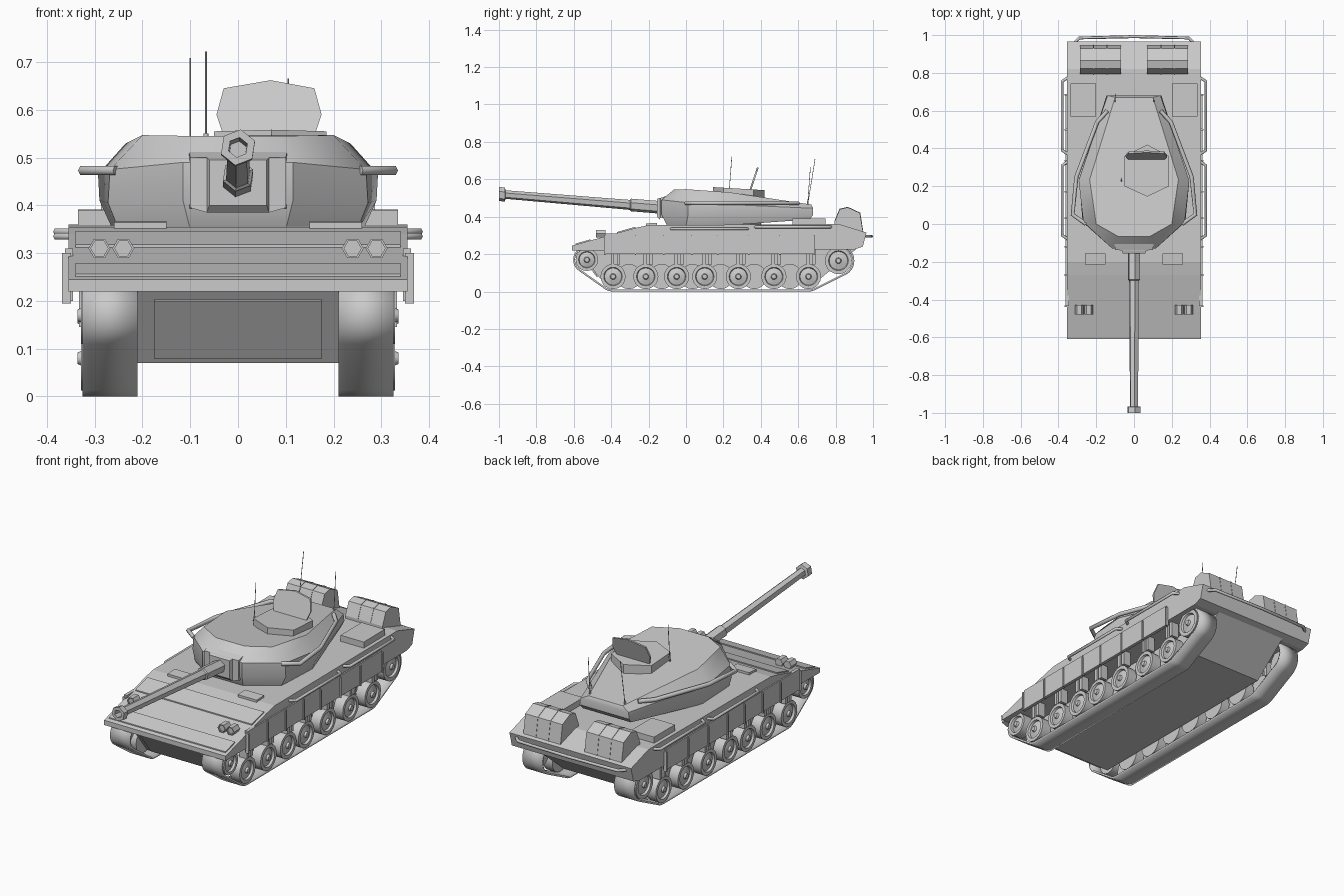
import bpy, bmesh, math
from mathutils import Vector
from mathutils.geometry import convex_hull_2d

if "Cube" in bpy.data.objects:
    bpy.data.objects.remove(bpy.data.objects["Cube"])

GREY = bpy.data.materials.new("light_grey")
GREY.diffuse_color = (0.6, 0.6, 0.6, 1)
GREY.use_nodes = True
GREY.node_tree.nodes["Principled BSDF"].inputs["Base Color"].default_value = GREY.diffuse_color


def finish(ob, smooth=False):
    ob.data.materials.append(GREY)
    if smooth:
        bpy.ops.object.select_all(action='DESELECT')
        bpy.context.view_layer.objects.active = ob
        ob.select_set(True)
        bpy.ops.object.shade_smooth_by_angle(angle=math.radians(35))
    return ob


def loft(name, rings, caps=True, smooth=False):
    """Skin a list of equal-length closed rings."""
    bm = bmesh.new()
    rows = [[bm.verts.new(p) for p in r] for r in rings]
    n = len(rows[0])
    for a, b in zip(rows, rows[1:]):
        for i in range(n):
            j = (i + 1) % n
            bm.faces.new((a[i], a[j], b[j], b[i]))
    if caps:
        bm.faces.new(rows[0])
        bm.faces.new(rows[-1])
    bmesh.ops.recalc_face_normals(bm, faces=bm.faces)
    me = bpy.data.meshes.new(name)
    bm.to_mesh(me)
    bm.free()
    ob = bpy.data.objects.new(name, me)
    bpy.context.collection.objects.link(ob)
    return finish(ob, smooth)


def box(name, x0, x1, y0, y1, z0, z1):
    return loft(name, [[(x0, y0, z), (x1, y0, z), (x1, y1, z), (x0, y1, z)] for z in (z0, z1)])


def extrude_x(name, prof, x0, x1):
    return loft(name, [[(x, y, z) for y, z in prof] for x in (x0, x1)])


def lathe_x(name, y, z, prof, n=20):
    return loft(name, [[(x, y + r * math.cos(2 * math.pi * k / n), z + r * math.sin(2 * math.pi * k / n))
                        for k in range(n)] for r, x in prof], smooth=True)


def rod(name, pts, r):
    cu = bpy.data.curves.new(name, 'CURVE')
    cu.dimensions = '3D'
    cu.bevel_depth = r
    cu.bevel_resolution = 1
    cu.use_fill_caps = True
    sp = cu.splines.new('POLY')
    sp.points.add(len(pts) - 1)
    for p, co in zip(sp.points, pts):
        p.co = (*co, 1)
    ob = bpy.data.objects.new(name, cu)
    bpy.context.collection.objects.link(ob)
    return finish(ob)


# Upper hull: side profile pulled across the width
DECK = [(-.61, .245), (-.27, .34), (-.2, .355), (.82, .36), (.965, .315)]
extrude_x("upper_hull", [(-.61, .22)] + DECK + [(.945, .24), (.9, .225)], -.355, .355)


def deck_z(y):
    for (a, za), (b, zb) in zip(DECK, DECK[1:]):
        if a <= y <= b:
            return za + (zb - za) * (y - a) / (b - a)


def plate(name, x0, x1, y0, y1, h):
    """Thin plate lying on the sloping deck."""
    prof = [(y0, deck_z(y0) - .005), (y1, deck_z(y1) - .005),
            (y1, deck_z(y1) + h), (y0, deck_z(y0) + h)]
    return extrude_x(name, prof, x0, x1)


# Lower hull between the tracks, with a plate on the nose
extrude_x("lower_hull", [(-.58, .225), (-.46, .07), (.72, .07), (.92, .235)], -.21, .21)
extrude_x("nose_plate", [(-.571, .2), (-.477, .078), (-.47, .08), (-.56, .205)], -.175, .175)

# Deck plates
plate("front_deck_strip", -.34, .34, -.59, -.51, .006)
plate("middle_deck_strip", -.34, .34, -.37, -.27, .006)
for s in (-1, 1):
    a, b = sorted((s * .15, s * .26))
    plate("driver_hatch", a, b, -.215, -.155, .012)
    a, b = sorted((s * .2, s * .335))
    plate("engine_cover", a, b, .57, .745, .032)

ROAD = [-.39, -.215, -.05, .1, .28, .47, .655]
WHEELS = [(-.53, .17, .06)] + [(y, .08, .067) for y in ROAD] + [(.815, .165, .072)]

# Outline of the track around all the wheels
cloud = [Vector((y + (r + .008) * math.cos(t * math.pi / 16), z + (r + .008) * math.sin(t * math.pi / 16)))
         for y, z, r in WHEELS for t in range(32)]
OUTLINE = [cloud[i] for i in convex_hull_2d(cloud)]

for s in (-1, 1):
    # Track band
    band = loft("track", [[(s * x, p.x, p.y) for p in OUTLINE] for x in (.21, .325)], caps=False, smooth=True)
    mod = band.modifiers.new("thickness", 'SOLIDIFY')
    mod.thickness = .01
    mod.offset = 0

    # Dished outer wheels, staggered inner wheels and suspension brackets
    for y, z, r in WHEELS:
        prof = [(.012, .336), (.016, .326), (r * .68, .318), (r * .74, .329), (r, .329), (r, .275)]
        lathe_x("wheel", y, z, [(q, s * x) for q, x in prof])
    for y in ROAD[:-1]:
        lathe_x("inner_wheel", y + .085, .08, [(.067, s * .215), (.067, s * .265)])
    for y in ROAD:
        for dy in (-.012, .02):
            a, b = sorted((s * .29, s * .333))
            box("suspension_bracket", a, b, y + dy, y + dy + .018, .145, .24)

    # Side skirt panels with joint strips, and sloping fender ends
    joints = [-.435, -.27, -.12, .03, .17, .335, .5, .685]
    for y0, y1 in zip(joints, joints[1:]):
        a, b = sorted((s * .345, s * .362))
        box("skirt_panel", a, b, y0 + .002, y1 - .002, .2, .31)
    for y in joints:
        a, b = sorted((s * .35, s * .368))
        box("skirt_joint", a, b, y - .004, y + .004, .195, .3)

    # Hand rails along the hull sides
    for y0, y1, z in ((-.08, .33, .335), (.37, .775, .345)):
        rod("side_rail", [(s * .35, y0, z), (s * .38, y0 + .02, z),
                          (s * .38, y1 - .02, z), (s * .35, y1, z)], .008)

    # Hexagonal headlights
    for x in (.24, .29):
        loft("headlight", [[(s * x + r * math.cos(k * math.pi / 3), y, .31 + r * math.sin(k * math.pi / 3))
                            for k in range(6)]
                           for r, y in ((.023, -.43), (.023, -.48), (.018, -.48), (.018, -.473))])

    # Rear stowage bins with straps
    PROF = [(.795, .34), (.795, .375), (.822, .44), (.865, .45), (.93, .42), (.948, .31)]
    a, b = sorted((s * .07, s * .287))
    extrude_x("stowage_bin", PROF, a, b)
    for x in (.142, .215):
        strap = [(.87 + (y - .87) * 1.03, .38 + (z - .38) * 1.04) for y, z in PROF]
        extrude_x("bin_strap", strap, s * x - .003, s * x + .003)

    # Rails along the turret sides
    rod("turret_rail", [(s * x, y, .473) for x, y in
                        ((.255, .0), (.325, .05), (.305, .25), (.195, .54), (.14, .6))], .011)

# Rear hand rail
rod("rear_rail", [(-.32, .955, .295), (-.29, .985, .295), (0, .992, .295), (.29, .985, .295), (.32, .955, .295)], .008)

# Turret: four rings from base to roof, mirrored
HALF = [
    [(.10, -.10, .35), (.25, .0, .35), (.265, .24, .355), (.14, .66, .385)],
    [(.115, -.13, .41), (.272, .01, .405), (.29, .23, .41), (.145, .68, .41)],
    [(.115, -.13, .49), (.268, .01, .475), (.293, .23, .465), (.14, .68, .445)],
    [(.085, -.065, .545), (.2, .0, .547), (.235, .235, .53), (.10, .67, .465)],
]
loft("turret", [r + [(-x, y, z) for x, y, z in reversed(r)] for r in HALF], smooth=True)
loft("turret_ring", [[(.25 * math.cos(k * math.pi / 12), .2 + .2 * math.sin(k * math.pi / 12), z)
                      for k in range(24)] for z in (.34, .37)])

# Gun shield
loft("gun_shield", [[(-w, y, z0), (w, y, z0), (w, y, z1), (-w, y, z1)]
                    for w, y, z0, z1 in ((.105, -.08, .39, .52), (.1, -.137, .395, .5),
                                         (.065, -.14, .385, .5), (.06, -.155, .4, .495))])

# Gun: six-sided sleeve, tapering barrel and hollow muzzle
GUN = [(.034, -.1), (.034, -.295), (.027, -.3), (.023, -.965), (.038, -.968), (.038, -1), (.021, -1), (.019, -.93)]
loft("gun_barrel", [[(r * math.cos((k + .35) * math.pi / 3), y,
                      .45 - (y + .14) * .083 + r * math.sin((k + .35) * math.pi / 3)) for k in range(6)]
                    for r, y in GUN])

# Commander's hatch ring and raised lid
RING = [(-.05, .2), (.07, .145), (.185, .2), (.185, .36), (.07, .42), (-.05, .36)]
loft("hatch_ring", [[(x, y, .552 - (y - .15) * .06 + dz) for x, y in RING] for dz in (-.04, .006)])
LID = [(-.03, .545), (-.045, .59), (-.03, .645), (.068, .662), (.16, .645), (.175, .59), (.16, .545)]
loft("hatch_lid", [[(x, .345 + (z - .545) * .33 + dy, z) for x, z in LID] for dy in (-.005, .005)])

# Antennas
for x, y0, z0, y1, z1 in ((-.067, .23, .525, .245, .722), (-.1, .65, .46, .69, .708), (.105, .65, .46, .665, .665)):
    rod("antenna", [(x, y0, z0), (x, y1, z1)], .0018)
    rod("antenna_base", [(x, y0, z0), (x, y0 + .002, z0 + .025)], .005)
